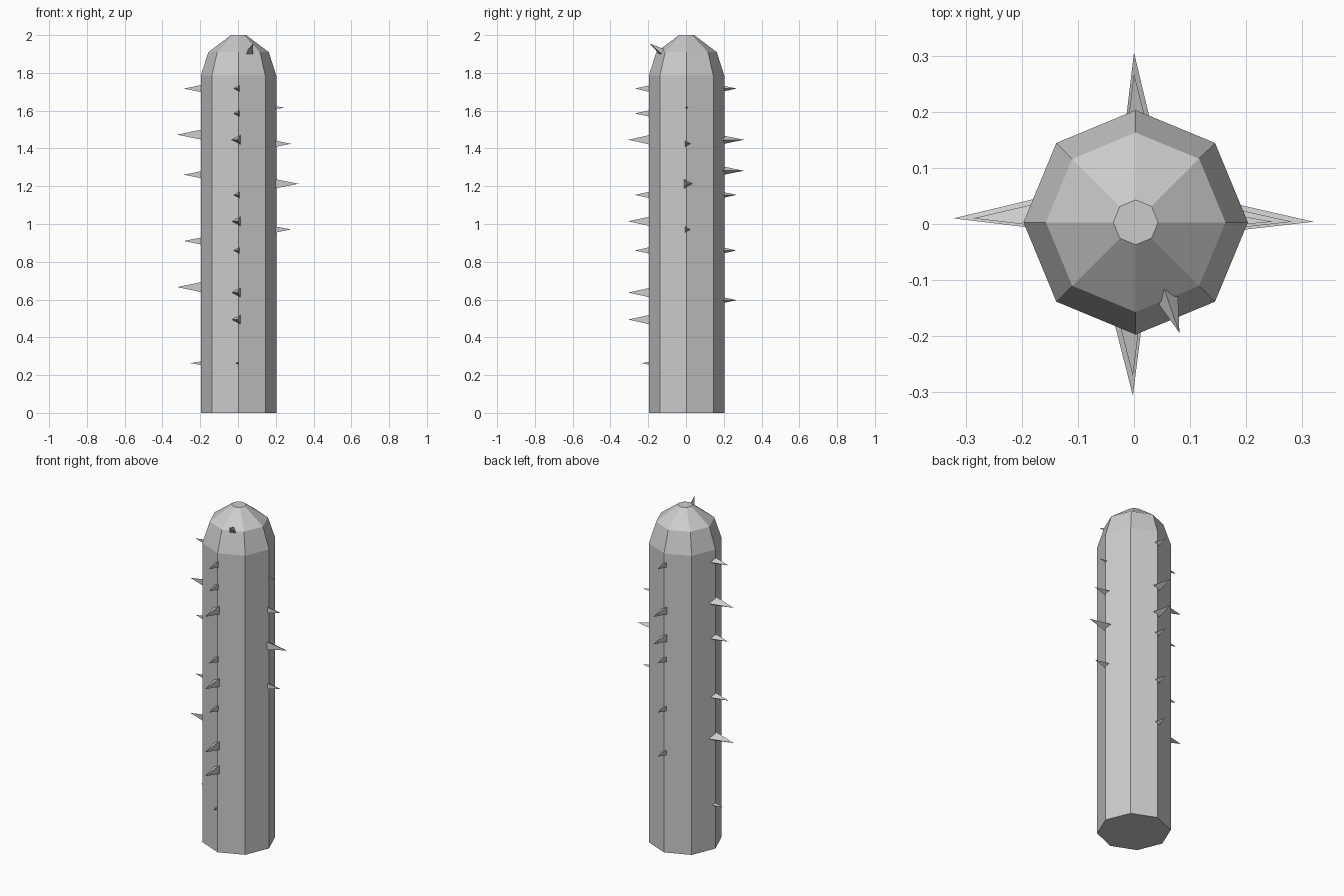
import bpy, bmesh, math
from mathutils import Vector

if "Cube" in bpy.data.objects:
    bpy.data.objects.remove(bpy.data.objects["Cube"])


def finish(name, bm):
    bmesh.ops.recalc_face_normals(bm, faces=bm.faces[:])
    me = bpy.data.meshes.new(name)
    bm.to_mesh(me)
    bm.free()
    ob = bpy.data.objects.new(name, me)
    bpy.context.collection.objects.link(ob)
    return ob


def add_spike(bm, base, tip, point_dir, radius):
    """Three-sided spike; one base corner lies towards point_dir."""
    base, tip = Vector(base), Vector(tip)
    axis = (tip - base).normalized()
    u = Vector(point_dir)
    u = (u - axis * u.dot(axis)).normalized()
    v = axis.cross(u)
    ring = []
    for i in range(3):
        a = math.tau * i / 3
        ring.append(bm.verts.new(base + radius * (u * math.cos(a) + v * math.sin(a))))
    top = bm.verts.new(tip)
    bm.faces.new(ring)
    for i in range(3):
        bm.faces.new((ring[i], ring[(i + 1) % 3], top))


# Octagonal trunk with a faceted dome
C = 0.003
bm = bmesh.new()
rings = []
for r, z in [(0.2, 0), (0.2, 1.785), (0.16, 1.91), (0.04, 2.0)]:
    rings.append([bm.verts.new((C + r * math.cos(i * math.pi / 4),
                                C + r * math.sin(i * math.pi / 4), z)) for i in range(8)])
for lo, hi in zip(rings, rings[1:]):
    for i in range(8):
        j = (i + 1) % 8
        bm.faces.new((lo[i], lo[j], hi[j], hi[i]))
bm.faces.new(rings[0])
bm.faces.new(rings[-1])
finish("trunk", bm)

# Rows of spikes: outward direction, base corner direction, sideways shift,
# tip reach and radius per size, then (height, size)
L, M, S = 0, 1, 2
rows = {
    "left_spikes": ((-1, 0, 0), (0, 1, 0), (0, 0.01, 0), (0.322, 0.287, 0.252), (0.034, 0.025, 0.014),
                    [(1.717, M), (1.473, L), (1.261, M), (0.91, M), (0.666, L), (0.263, S)]),
    "right_spikes": ((1, 0, 0), (0, 1, 0), (0, 0.004, 0), (0.32, 0.281, 0.247), (0.032, 0.023, 0.012),
                     [(1.616, S), (1.425, M), (1.213, L), (0.971, M)]),
    "front_spikes": ((0, -1, 0), (-1, 0, 0), (-0.002, 0, 0), (0.306, 0.271, 0.236), (0.032, 0.023, 0.012),
                     [(1.717, M), (1.585, M), (1.446, L), (1.154, M), (1.014, L),
                      (0.86, M), (0.637, L), (0.494, L), (0.263, S)]),
    "back_spikes": ((0, 1, 0), (1, 0, 0), (0, 0, 0), (0.306, 0.268, 0.236), (0.03, 0.022, 0.012),
                    [(1.717, M), (1.446, L), (1.282, L), (1.154, M), (0.86, M), (0.597, M)]),
}
for name, (out, corner, shift, reach, radius, spots) in rows.items():
    bm = bmesh.new()
    for z, size in spots:
        foot = Vector(shift) + Vector((0, 0, z))
        add_spike(bm, foot + Vector(out) * 0.18, foot + Vector(out) * reach[size],
                  corner, radius[size])
    finish(name, bm)

# Single spike on the dome
bm = bmesh.new()
add_spike(bm, (0.057, -0.125, 1.905), (0.081, -0.194, 1.957), (0, 0, 1), 0.023)
finish("dome_spike", bm)
